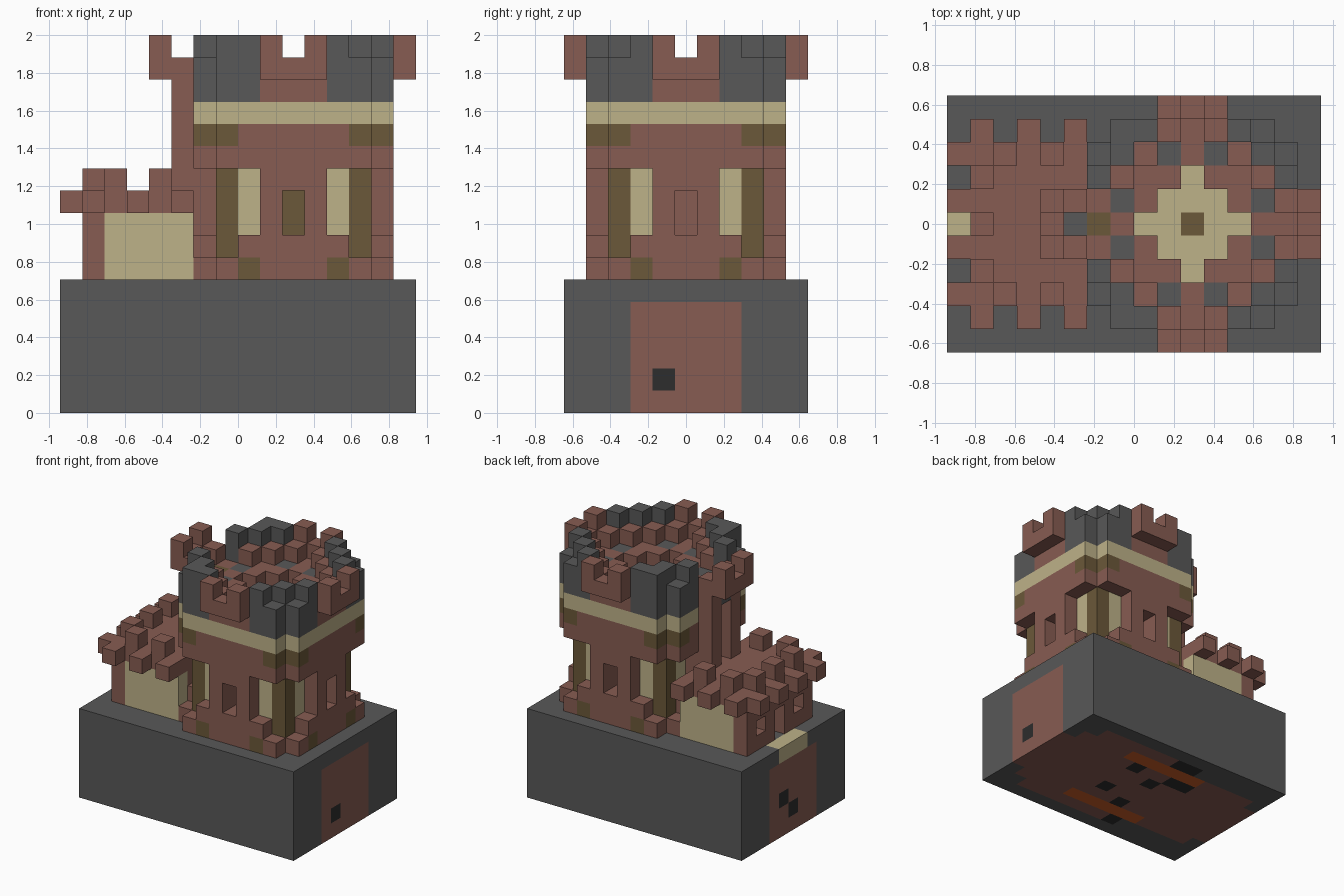
import bpy
import bmesh
from mathutils import Vector

if "Cube" in bpy.data.objects:
    bpy.data.objects.remove(bpy.data.objects["Cube"])

U = 2 / 17                      # edge of one building block
CX, CY = 10, 5                  # tower centre block
PALETTE = {
    "stone_grey": (0.098, 0.098, 0.098),
    "brick": (0.242, 0.107, 0.084),
    "cream_plaster": (0.515, 0.445, 0.25),
    "olive_timber": (0.147, 0.098, 0.041),
    "black": (0.026, 0.026, 0.026),
    "rust_orange": (0.6, 0.11, 0.02),
}
GREY, BRICK, CREAM, OLIVE, BLACK, ORANGE = range(len(PALETTE))

materials = []
for name, rgb in PALETTE.items():
    mat = bpy.data.materials.new(name)
    mat.use_nodes = True
    mat.diffuse_color = (*rgb, 1)
    mat.node_tree.nodes["Principled BSDF"].inputs["Base Color"].default_value = (*rgb, 1)
    materials.append(mat)

blocks = {}                     # cell -> (part, colour)


def span(v):
    return range(v[0], v[1] + 1) if isinstance(v, tuple) else (v,)


def fill(part, xs, ys, zs, colour):
    """Fill a box of blocks; a colour of None carves it away."""
    for x in span(xs):
        for y in span(ys):
            for z in span(zs):
                if colour is None:
                    blocks.pop((x, y, z), None)
                else:
                    blocks[x, y, z] = (part, colour)


def around(part, a, b, zs, colour):
    """Fill one tower cell offset in all eight mirrored positions."""
    for sx in (-1, 1):
        for sy in (-1, 1):
            for dx, dy in ((a, b), (b, a)):
                fill(part, CX + sx * dx, CY + sy * dy, zs, colour)


# Plinth with side panels, doorstep and painted underside
fill("plinth", (0, 15), (0, 10), (0, 5), GREY)
for x in (0, 15):
    fill("plinth", x, (3, 7), (0, 4), BRICK)
fill("plinth", 15, 4, 1, BLACK)
fill("plinth", 0, 6, 2, BLACK)
fill("plinth", 0, 5, 1, BLACK)
fill("plinth", 0, (4, 6), 5, CREAM)
fill("plinth", (1, 14), (2, 8), 0, BRICK)
fill("plinth", (7, 13), (1, 9), 0, BRICK)
for y in (2, 8):
    fill("plinth", (5, 10), y, 0, ORANGE)
for x, y in (((6, 7), 9), ((5, 6), 7), (9, 7), (7, 6), (9, 4), (7, 3), (6, 1)):
    fill("plinth", x, y, 0, BLACK)

# Annex walls, door and windows
fill("annex", (1, 5), (2, 8), (6, 8), BRICK)
for y in (2, 8):
    fill("annex", (2, 5), y, (6, 8), CREAM)
fill("annex", 1, 5, (6, 7), None)
for y in (3, 7):
    fill("annex", 1, y, 7, None)

# Annex parapet and battlements
fill("annex_parapet", (1, 5), (2, 8), 9, BRICK)
for y in (1, 9):
    for x in (1, 3, 5):
        fill("annex_parapet", x, y, 9, BRICK)
for y in (2, 4, 6, 8):
    fill("annex_parapet", 0, y, 9, BRICK)
for y in (2, 8):
    for x in (2, 4):
        fill("annex_parapet", x, y, 10, BRICK)
for y in (3, 5, 7):
    fill("annex_parapet", 1, y, 10, BRICK)

# Tower walls: square core, four projecting bays, stepped footing
fill("tower_wall", (7, 13), (2, 8), (6, 10), BRICK)
fill("tower_wall", (9, 11), (1, 9), (6, 10), BRICK)
fill("tower_wall", (6, 14), (4, 6), (6, 10), BRICK)
around("tower_wall", 4, 3, 6, BRICK)
around("tower_wall", 4, 2, 6, OLIVE)
around("tower_wall", 4, 2, 7, BRICK)
around("tower_wall", 3, 2, (7, 10), CREAM)
around("tower_wall", 3, 3, (7, 10), OLIVE)

# Window openings in the bays
for s in (-1, 1):
    fill("tower_wall", CX, tuple(sorted((CY + 3 * s, CY + 4 * s))), (8, 9), None)
    fill("tower_wall", CX, CY + 2 * s, (8, 9), OLIVE)
fill("tower_wall", (13, 14), CY, (8, 9), None)

# Upper storey, plaster band and roof, all with clipped corners
for x in range(6, 15):
    for y in range(1, 10):
        dx, dy = abs(x - CX), abs(y - CY)
        if dx == dy == 4:
            continue
        corner = min(dx, dy) >= 3
        fill("tower_wall", x, y, 11, BRICK)
        fill("tower_wall", x, y, 12, OLIVE if corner else BRICK)
        fill("tower_band", x, y, 13, CREAM)
        if dx + dy > 2:
            shade = GREY if max(dx, dy) == 4 and min(dx, dy) >= 2 else BRICK
            fill("crown", x, y, 14, shade)
fill("tower_band", CX, CY, 13, OLIVE)

# Crown: corner battlements in grey
around("crown", 4, 2, (14, 16), GREY)
around("crown", 4, 3, (14, 15), GREY)
around("crown", 3, 3, (14, 16), GREY)
around("crown", 3, 2, 15, BRICK)
around("crown", 3, 1, 14, GREY)
for y in (1, 9):
    fill("crown", 7, y, 16, GREY)

# Crown: notched balcony on each side
for dx, dy in ((0, 1), (0, -1), (1, 0), (-1, 0)):
    reach = 6 if dx < 0 else 5
    for t in (-1, 0, 1):
        ox, oy = CX + dx * reach + t * dy, CY + dy * reach + t * dx
        fill("balconies", ox, oy, 15, BRICK)
        if t:
            fill("balconies", ox, oy, 16, BRICK)
            fill("balconies", ox - dx, oy - dy, 15, BRICK)
    if dx >= 0:
        fill("crown", CX + 4 * dx, CY + 4 * dy, 14, BRICK)

# Stair turret between tower and annex
for y in (4, 6):
    fill("stair_turret", 5, y, (10, 15), BRICK)
fill("stair_turret", 5, 5, 14, GREY)
fill("crown", 6, 5, 14, OLIVE)

# Turn the block plan into one clean mesh per part, keeping outer faces only
AXES = [Vector(v) for v in ((1, 0, 0), (0, 1, 0), (0, 0, 1))]
ORIGIN = Vector((8, 5.5, 0))


def build(part):
    bm = bmesh.new()
    for cell, (owner, colour) in blocks.items():
        if owner != part:
            continue
        mid = Vector(cell) + Vector((0.5, 0.5, 0.5)) - ORIGIN
        for a in range(3):
            for s in (-1, 1):
                n = AXES[a] * s
                if tuple(int(c) for c in Vector(cell) + n) in blocks:
                    continue
                u, v = AXES[(a + 1) % 3], AXES[(a + 2) % 3] * s
                loop = (-u - v, u - v, u + v, v - u)
                verts = [bm.verts.new((mid + (n + c) / 2) * U) for c in loop]
                bm.faces.new(verts).material_index = colour
    bmesh.ops.remove_doubles(bm, verts=bm.verts, dist=U / 100)
    bmesh.ops.dissolve_limit(bm, angle_limit=0.01, verts=bm.verts, edges=bm.edges,
                             delimit={"MATERIAL"})
    mesh = bpy.data.meshes.new(part)
    bm.to_mesh(mesh)
    bm.free()
    for mat in materials:
        mesh.materials.append(mat)
    bpy.context.collection.objects.link(bpy.data.objects.new(part, mesh))


for part in dict.fromkeys(owner for owner, _ in blocks.values()):
    build(part)
